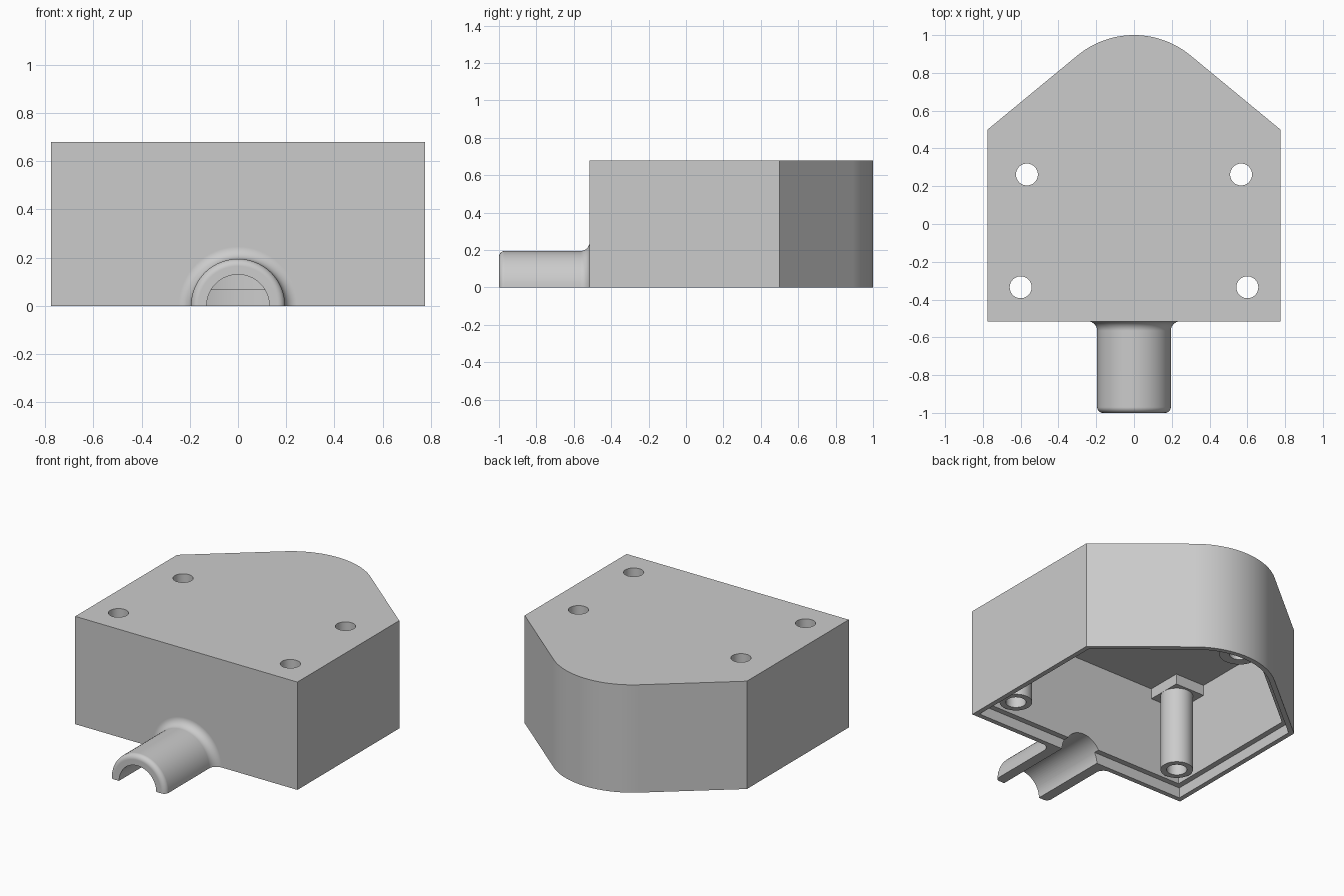
import bpy, bmesh
from math import pi, sin, cos, acos, atan2, hypot
from mathutils import Matrix, Vector

if "Cube" in bpy.data.objects:
    bpy.data.objects.remove(bpy.data.objects["Cube"])

grey = bpy.data.materials.new("plain grey")
GREY = (0.6, 0.6, 0.6, 1)
grey.use_nodes = True
grey.diffuse_color = GREY
grey.node_tree.nodes["Principled BSDF"].inputs["Base Color"].default_value = GREY

HALF_W, FRONT, SHOULDER, NOSE_R = 0.775, -0.515, 0.5, 0.47
NOSE_Y = 1 - NOSE_R
WALL, LIP, LIP_Z, TOP, CEILING = 0.065, 0.03, 0.065, 0.68, 0.615
BELOW = -0.4
PIPE_R, BORE_R = 0.195, 0.13
BOSS_Z = 0.55
FRONT_HOLE, REAR_HOLE, HOLE_R = (0.6, -0.335), (0.567, 0.262), 0.058


def finish(name, bm):
    bmesh.ops.recalc_face_normals(bm, faces=bm.faces)
    mesh = bpy.data.meshes.new(name)
    bm.to_mesh(mesh)
    bm.free()
    mesh.materials.append(grey)
    obj = bpy.data.objects.new(name, mesh)
    bpy.context.collection.objects.link(obj)
    return obj


def prism(name, outline, z0, z1):
    bm = bmesh.new()
    face = bm.faces.new([bm.verts.new((x, y, z0)) for x, y in outline])
    new = bmesh.ops.extrude_face_region(bm, geom=[face])["geom"]
    top = [v for v in new if isinstance(v, bmesh.types.BMVert)]
    bmesh.ops.translate(bm, verts=top, vec=(0, 0, z1 - z0))
    return finish(name, bm)


def cylinder(name, centre, radius, z0, z1):
    ring = [(centre[0] + radius * cos(i * pi / 24), centre[1] + radius * sin(i * pi / 24))
            for i in range(48)]
    return prism(name, ring, z0, z1)


def box(name, x0, x1, y0, y1, z0, z1):
    return prism(name, [(x0, y0), (x1, y0), (x1, y1), (x0, y1)], z0, z1)


def lathe(name, profile):
    """Revolve (radius, y) points around the y axis."""
    bm = bmesh.new()
    verts = [bm.verts.new((r, y, 0)) for r, y in profile]
    edges = [bm.edges.new(pair) for pair in zip(verts, verts[1:])]
    bmesh.ops.spin(bm, geom=verts + edges, cent=(0, 0, 0), axis=(0, 1, 0),
                   angle=2 * pi, steps=64)
    bmesh.ops.remove_doubles(bm, verts=bm.verts, dist=0.0005)
    return finish(name, bm)


def boolean(obj, tool, operation="DIFFERENCE", keep=False):
    mod = obj.modifiers.new("boolean", "BOOLEAN")
    mod.operation, mod.solver, mod.object = operation, "EXACT", tool
    bpy.context.view_layer.objects.active = obj
    bpy.ops.object.modifier_apply(modifier=mod.name)
    if not keep:
        bpy.data.objects.remove(tool)


def smooth(obj):
    bpy.ops.object.select_all(action="DESELECT")
    obj.select_set(True)
    bpy.context.view_layer.objects.active = obj
    bpy.ops.object.shade_smooth_by_angle()
    mod = obj.modifiers.new("weighted normals", "WEIGHTED_NORMAL")
    mod.keep_sharp = True


def body_outline(inset):
    """Square front, slanted shoulders and round nose, moved inwards by inset."""
    dy = SHOULDER - NOSE_Y
    tangent = atan2(dy, HALF_W) + acos(NOSE_R / hypot(HALF_W, dy))
    r, w = NOSE_R - inset, HALF_W - inset
    shoulder = NOSE_Y + (r - cos(tangent) * w) / sin(tangent)
    steps = 24
    arc = [tangent + (pi - 2 * tangent) * i / steps for i in range(steps + 1)]
    return ([(-w, FRONT + inset), (w, FRONT + inset), (w, shoulder)]
            + [(r * cos(a), NOSE_Y + r * sin(a)) for a in arc] + [(-w, shoulder)])


# Shell with a cable spout, hollowed from below
shell = prism("housing_shell", body_outline(0), BELOW, TOP)
quarter = [i * pi / 16 for i in range(9)]
END, FILLET = 0.03, 0.05
spout = [(0, -1)]
spout += [(PIPE_R - END + END * sin(a), -1 + END - END * cos(a)) for a in quarter]
spout += [(PIPE_R + FILLET - FILLET * cos(a), FRONT - FILLET + FILLET * sin(a)) for a in quarter]
spout += [(PIPE_R + FILLET, FRONT + 0.02), (0, FRONT + 0.02)]
boolean(shell, lathe("spout", spout), "UNION")
boolean(shell, prism("cavity", body_outline(WALL), BELOW - 0.1, CEILING))
boolean(shell, prism("lid_recess", body_outline(LIP), BELOW - 0.1, LIP_Z))
boolean(shell, lathe("cable_bore", [(0, -1.1), (BORE_R, -1.1), (BORE_R, -0.4), (0, -0.4)]))
boolean(shell, box("base_cut", -2, 2, -2, 2, -1, 0))

# Screw posts, corner blocks and rear bosses, all drilled through
for side, s in (("left", 1), ("right", -1)):
    front, rear = (s * FRONT_HOLE[0], FRONT_HOLE[1]), (s * REAR_HOLE[0], REAR_HOLE[1])
    post = cylinder("front_post_" + side, front, 0.093, LIP_Z, BOSS_Z)
    block = box("corner_block_" + side, s * 0.507, s * (HALF_W - WALL),
                FRONT + WALL, -0.228, BOSS_Z, CEILING)
    boss = cylinder("rear_boss_" + side, rear, 0.115, BOSS_Z, CEILING)
    for centre, parts in ((front, (shell, post, block)), (rear, (shell, boss))):
        drill = cylinder("drill", centre, HOLE_R, -0.2, 1)
        for part in parts:
            boolean(part, drill, keep=True)
        bpy.data.objects.remove(drill)
    for part in (post, block, boss):
        smooth(part)
smooth(shell)
